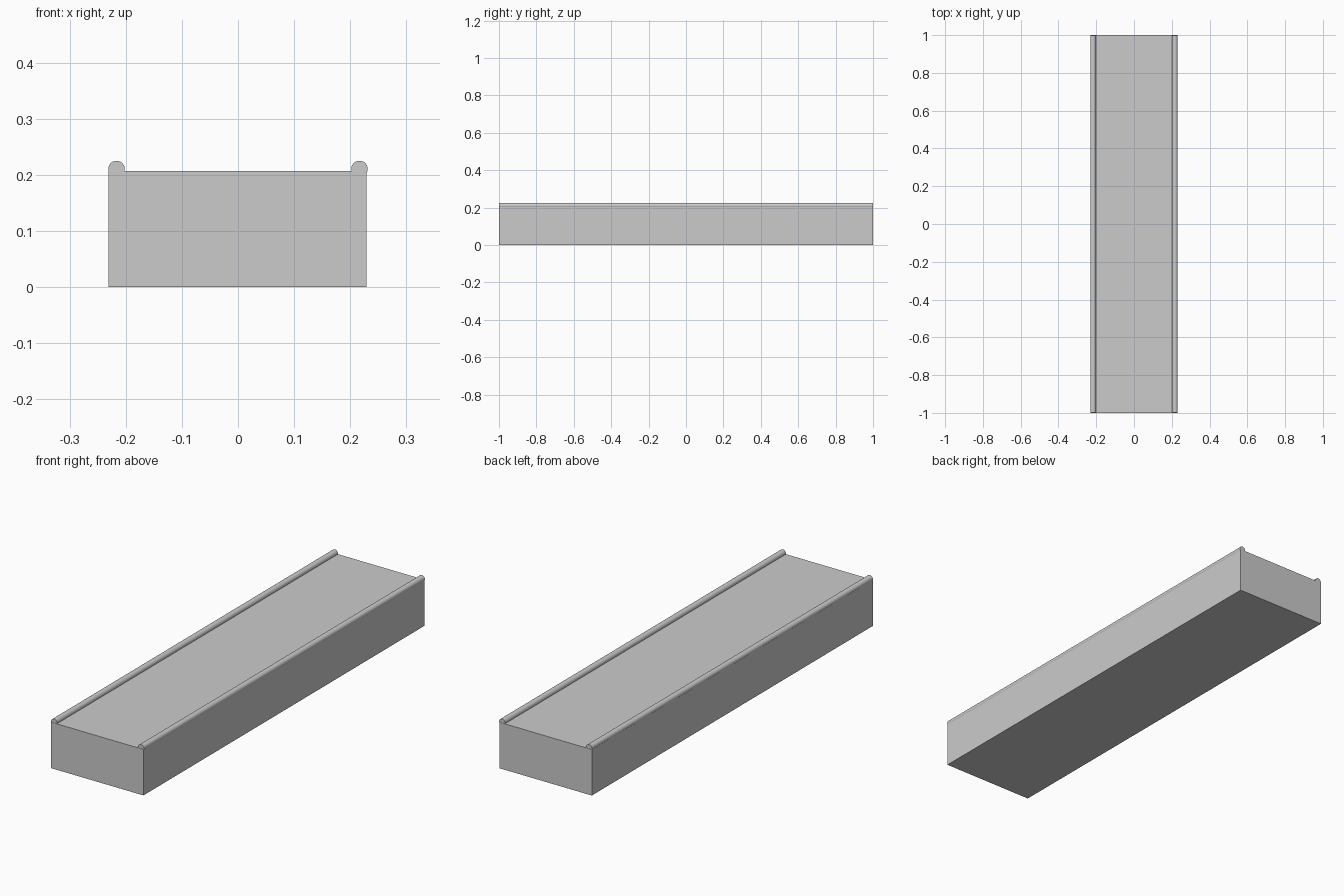
import bpy
import math

if "Cube" in bpy.data.objects:
    bpy.data.objects.remove(bpy.data.objects["Cube"])

RAIL_R = 0.0147
RAIL_X = 0.2165
RAIL_Z = 0.2105

# Long rectangular body
bpy.ops.mesh.primitive_cube_add(size=1, location=(-0.001, 0, 0.1035))
body = bpy.context.object
body.name = "body_block"
body.scale = (0.46, 2.0, 0.207)
bpy.ops.object.transform_apply(location=False, rotation=False, scale=True)


# Round rail half sunk into each long top edge
def add_rail(name, x):
    bpy.ops.mesh.primitive_cylinder_add(
        vertices=32, radius=RAIL_R, depth=1.998,
        location=(x, 0, RAIL_Z), rotation=(math.pi / 2, 0, 0))
    rail = bpy.context.object
    rail.name = name
    bpy.ops.object.shade_smooth_by_angle(angle=math.radians(40))


for side, sign in (("left", -1), ("right", 1)):
    add_rail(side + "_edge_rail", sign * RAIL_X)
